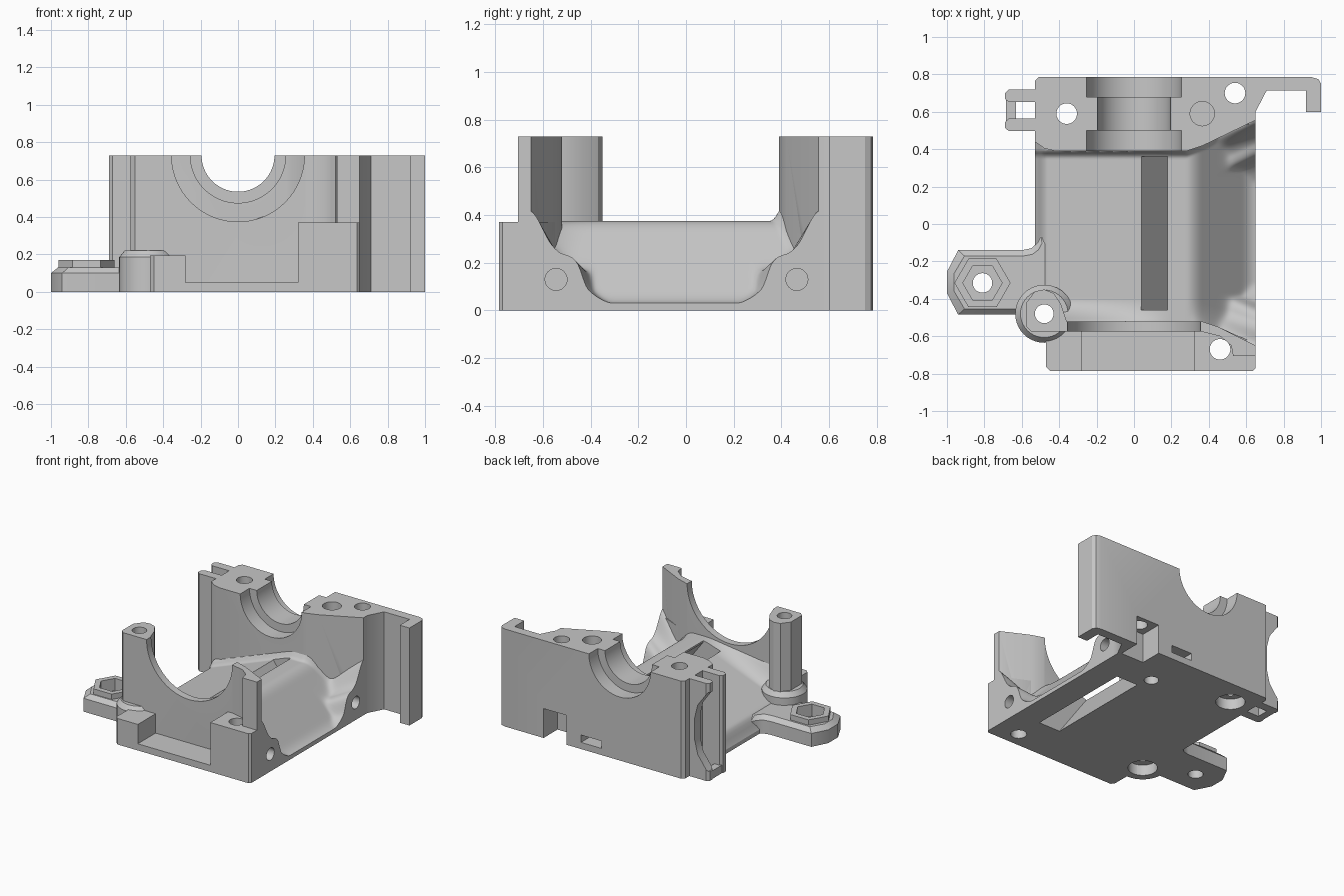
import bpy, bmesh, math
from mathutils import Vector

cube = bpy.data.objects.get("Cube")
if cube:
    bpy.data.objects.remove(cube, do_unlink=True)

grey = bpy.data.materials.new("light_grey")
grey.use_nodes = True
colour = (0.57, 0.57, 0.57, 1)
grey.diffuse_color = colour
grey.node_tree.nodes["Principled BSDF"].inputs["Base Color"].default_value = colour
parts = []


def finish(name, bm, keep=True):
    bmesh.ops.recalc_face_normals(bm, faces=bm.faces)
    me = bpy.data.meshes.new(name)
    bm.to_mesh(me)
    bm.free()
    ob = bpy.data.objects.new(name, me)
    bpy.context.scene.collection.objects.link(ob)
    me.materials.append(grey)
    if keep:
        parts.append(ob)
    else:
        ob.hide_render = True
    return ob


def prism(name, pts, lo, hi, axis="z", keep=True, centre=(0, 0), taper=(1, 1)):
    """Extrude an outline along z, or an x-z outline along y; taper scales the far end."""
    bm = bmesh.new()
    place = (lambda a, b, c: (a, b, c)) if axis == "z" else (lambda a, b, c: (a, c, b))
    near = [bm.verts.new(place(a, b, lo)) for a, b in pts]
    far = [bm.verts.new(place(centre[0] + (a - centre[0]) * taper[0],
                              centre[1] + (b - centre[1]) * taper[1], hi)) for a, b in pts]
    bm.faces.new(near)
    bm.faces.new(far)
    for i in range(len(pts)):
        bm.faces.new((near[i - 1], near[i], far[i], far[i - 1]))
    return finish(name, bm, keep)


def circle(x, y, r, n=40):
    return [(x + r * math.cos(math.tau * i / n), y + r * math.sin(math.tau * i / n))
            for i in range(n)]


def rect(x0, x1, y0, y1):
    return [(x0, y0), (x1, y0), (x1, y1), (x0, y1)]


def cut(cutter, targets=None):
    for ob in targets or parts:
        mod = ob.modifiers.new("cut", "BOOLEAN")
        mod.object, mod.operation, mod.solver = cutter, "DIFFERENCE", "EXACT"
        deps = bpy.context.evaluated_depsgraph_get()
        me = bpy.data.meshes.new_from_object(ob.evaluated_get(deps))
        ob.modifiers.clear()
        ob.data = me
    bpy.data.objects.remove(cutter, do_unlink=True)


def lerp_table(table, t):
    for (a, za), (b, zb) in zip(table, table[1:]):
        if t <= b:
            return za + (zb - za) * max(0, t - a) / (b - a)
    return table[-1][1]


TOP = 0.73

# Back wall with hooked arm
back_wall = prism("back_wall", [
    (-0.53, 0.44), (-0.48, 0.405), (-0.42, 0.39), (0.28, 0.39), (0.37, 0.42),
    (0.65, 0.555), (0.65, 0.6), (0.71, 0.715), (0.92, 0.715), (0.92, 0.6), (1, 0.6),
    (1, 0.75), (0.985, 0.775), (0.95, 0.785), (-0.51, 0.785), (-0.53, 0.765)], 0, TOP)

# Paired guide rails on the end of the back wall, the rear one relieved in the middle
rails = [prism("guide_rail", [(-0.52, y - 0.033), (-0.67, y - 0.033), (-0.69, y - 0.015),
                              (-0.69, y + 0.015), (-0.67, y + 0.033), (-0.52, y + 0.033)], 0, TOP)
         for y in (0.53, 0.685)]
prism("guide_rail_bridge", rect(-0.685, -0.63, 0.54, 0.67), 0, 0.06)
cut(prism("rail_relief", [(-0.75, 0.66), (-0.68, 0.66), (-0.6, 0.55), (-0.575, 0.45),
                          (-0.575, 0.28), (-0.6, 0.18), (-0.68, 0.07), (-0.75, 0.07)],
          0.62, 0.8, "y", False), [rails[1]])

# Front wall with a flared corner tower
front_wall = prism("front_wall", [
    (-0.48, -0.52), (0.36, -0.52), (0.45, -0.55), (0.65, -0.65), (0.65, -0.705),
    (0.53, -0.705), (0.52, -0.65), (0.46, -0.6), (0.36, -0.575), (-0.48, -0.575)], 0, TOP)

# Faceted post on a round foot with a sloping rim
post = prism("front_post", [
    (-0.36, -0.575), (-0.55, -0.575), (-0.575, -0.55), (-0.575, -0.42), (-0.53, -0.36),
    (-0.48, -0.35), (-0.43, -0.37), (-0.39, -0.43), (-0.36, -0.52)], 0, TOP)
prism("post_foot", circle(-0.48, -0.48, 0.155), 0, 0.185)
prism("post_foot_rim", circle(-0.48, -0.48, 0.155), 0.185, 0.22,
      centre=(-0.48, -0.48), taper=(0.82, 0.82))

# Stepped ledge in front of the wall
prism("ledge_low", [(-0.47, -0.56), (-0.47, -0.765), (-0.45, -0.785),
                    (-0.28, -0.785), (-0.28, -0.56)], 0, 0.195)
prism("ledge_pocket_floor", rect(-0.28, 0.32, -0.785, -0.56), 0, 0.05)
prism("ledge_high", [(0.32, -0.56), (0.32, -0.785), (0.635, -0.785), (0.65, -0.77),
                     (0.65, -0.64), (0.45, -0.55)], 0, 0.37)

# Sculpted floor between the walls: a ridge, with lumps beside the open end
RIDGE = [(-0.53, 0.02), (-0.485, 0.13), (0.17, 0.375), (0.32, 0.375), (0.62, 0.03), (0.8, 0.03)]
LUMP = [(0, 0.42), (0.02, 0.4), (0.08, 0.28), (0.12, 0.24), (0.16, 0.23), (0.19, 0.21),
        (0.21, 0.17), (0.225, 0.1), (0.27, 0.06), (0.38, 0.0)]


def smooth(table, t, step):
    return sum(lerp_table(table, t + k * step) for k in range(-3, 4)) / 7


floor = bmesh.new()
bmesh.ops.create_grid(floor, x_segments=100, y_segments=110, size=0.5)
for v in floor.verts:
    x = -0.53 + (v.co.x + 0.5) * 1.18
    flare = max(0, min(1, (x - 0.32) / 0.33))
    front = -0.52 - 0.13 * flare
    back = 0.39 + 0.165 * max(0, min(1, (x - 0.28) / 0.37))
    margin = 0.02 * min(1, (0.65 - x) / 0.1)
    back_margin = margin + 0.05 * max(0, min(1, -x / 0.4))
    y = front - margin + (v.co.y + 0.5) * (back - front + margin + back_margin)
    d_front, d_back = max(0, y - front), max(0, back - y)
    z = smooth(RIDGE, x, 0.012 if x > -0.4 else 0.005)
    fillet = 0.045 * max(0, 1 - d_back / 0.04) ** 2
    fillet += 0.25 * max(0, 1 - z / 0.375) * max(0, 1 - d_front / 0.12) ** 2
    z += fillet * (1 - flare) ** 2
    lump = smooth(LUMP, min(d_front, d_back), 0.005) * flare ** 0.6
    # Soft maximum blends the lumps into the ramp
    z = (z ** 8 + lump ** 8) ** (1 / 8)
    v.co = Vector((x, y, z))
new = bmesh.ops.extrude_face_region(floor, geom=floor.faces[:])["geom"]
for g in new:
    if isinstance(g, bmesh.types.BMVert):
        g.co.z = 0
floor_ob = finish("sculpted_floor", floor)

# Side lug with a chamfered rim and a raised hexagonal nut seat
lug_outline = [(-0.46, -0.06), (-0.495, -0.06), (-0.515, -0.1), (-0.55, -0.13), (-0.6, -0.14),
               (-0.94, -0.14), (-1, -0.255), (-1, -0.37), (-0.94, -0.485), (-0.6, -0.485),
               (-0.46, -0.46)]
prism("side_lug", lug_outline, 0, 0.1)
prism("side_lug_rim", lug_outline, 0.1, 0.13, centre=(-0.46, -0.31), taper=(0.93, 0.82))
prism("nut_seat", circle(-0.81, -0.315, 0.15, 6), 0.12, 0.17)

# Bearing seat, wide at both mouths, and the large front opening
cut(prism("bore", circle(0, TOP, 0.195, 96), 0.3, 0.9, "y", False), [back_wall])
for lo, hi in ((0.3, 0.5), (0.68, 0.9)):
    cut(prism("bore_mouth", circle(0, TOP, 0.255, 96), lo, hi, "y", False), [back_wall])
cut(prism("front_opening", circle(0, TOP, 0.355, 96), -0.9, -0.3, "y", False),
    [front_wall, post])

# Slanted slot through the floor
cut(prism("slot", [(0.01, 0.37), (0.01, 0.5), (0.18, 0.5), (0.18, 0.36), (0.49, -0.05),
                   (0.31, -0.05)], -0.46, 0.36, "y", False), [floor_ob])

# Screw holes, counterbores and nut pocket
for x, y, r, lo, hi in ((-0.36, 0.59, 0.055, -0.1, 0.9), (0.54, 0.7, 0.055, -0.1, 0.9),
                        (0.365, 0.59, 0.065, 0.5, 0.9), (0.46, -0.67, 0.055, -0.1, 0.9),
                        (-0.48, -0.48, 0.05, -0.1, 0.9), (-0.81, -0.315, 0.052, -0.1, 0.9),
                        (-0.36, 0.59, 0.1, -0.1, 0.08), (-0.48, -0.48, 0.1, -0.1, 0.08),
                        (0.24, 0.47, 0.05, -0.1, 0.08)):
    cut(prism("hole", circle(x, y, r), lo, hi, keep=False))
cut(prism("nut_pocket", circle(-0.81, -0.315, 0.105, 6), 0.08, 0.3, keep=False))

# Notch and small slot low on the back face
cut(prism("notch", rect(0.44, 0.63, 0.62, 0.9), -0.1, 0.22, keep=False), [back_wall])
cut(prism("small_slot", rect(0.15, 0.32, 0.68, 0.9), 0.05, 0.105, keep=False), [back_wall])

# Horizontal holes in the open side
for y in (-0.545, 0.465):
    bm = bmesh.new()
    ring = [bm.verts.new((0.5, a, b)) for a, b in circle(y, 0.13, 0.046)]
    new = bmesh.ops.extrude_face_region(bm, geom=[bm.faces.new(ring)])["geom"]
    bmesh.ops.translate(bm, vec=(0.4, 0, 0),
                        verts=[g for g in new if isinstance(g, bmesh.types.BMVert)])
    cut(finish("side_hole", bm, False))

bpy.ops.object.select_all(action="DESELECT")
for ob in parts:
    ob.select_set(True)
bpy.context.view_layer.objects.active = parts[0]
bpy.ops.object.shade_smooth_by_angle(angle=math.radians(30))
